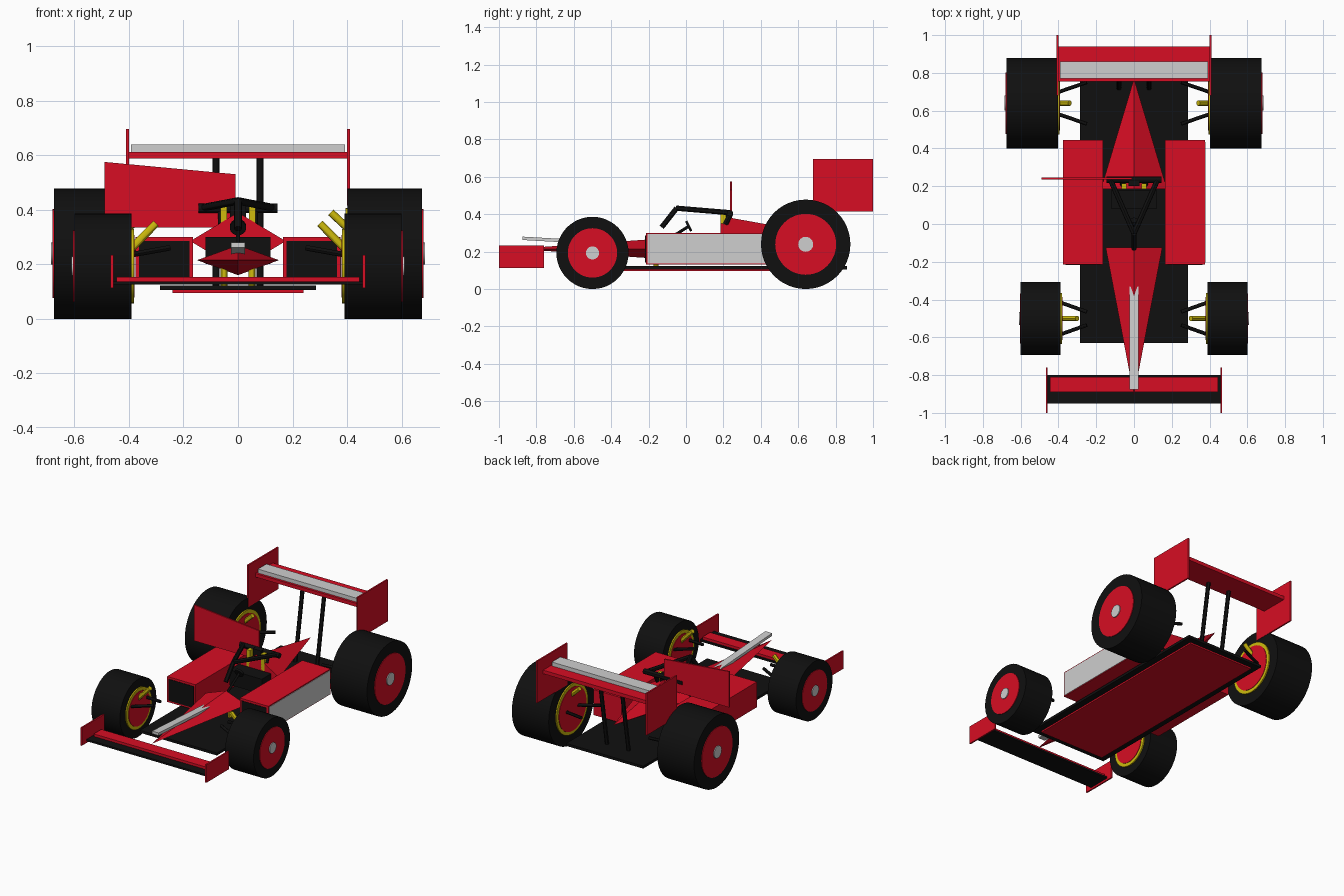
import bpy
import bmesh
from math import pi
from mathutils import Vector, Matrix

if "Cube" in bpy.data.objects:
    bpy.data.objects.remove(bpy.data.objects["Cube"])


def material(name, rgb):
    m = bpy.data.materials.new(name)
    m.use_nodes = True
    colour = (*rgb, 1)
    m.diffuse_color = colour
    m.node_tree.nodes["Principled BSDF"].inputs["Base Color"].default_value = colour
    return m


RED = material("red", (0.68, 0.004, 0.017))
BLACK = material("black", (0.005, 0.005, 0.005))
GREY = material("light grey", (0.62, 0.62, 0.62))
YELLOW = material("yellow", (0.62, 0.5, 0.004))


def finish(name, bm, mat, smooth=False):
    bmesh.ops.recalc_face_normals(bm, faces=bm.faces)
    mesh = bpy.data.meshes.new(name)
    bm.to_mesh(mesh)
    bm.free()
    mesh.materials.append(mat)
    obj = bpy.data.objects.new(name, mesh)
    bpy.context.collection.objects.link(obj)
    if smooth:
        bpy.ops.object.select_all(action="DESELECT")
        obj.select_set(True)
        bpy.context.view_layer.objects.active = obj
        bpy.ops.object.shade_smooth_by_angle()
    return obj


def box(name, mat, x, y, z):
    """Box from its (low, high) extents."""
    bm = bmesh.new()
    bmesh.ops.create_cube(bm, size=1)
    spans = (x, y, z)
    for v in bm.verts:
        v.co = [(a + b) / 2 + c * abs(b - a) for (a, b), c in zip(spans, v.co)]
    return finish(name, bm, mat)


def rod(name, mat, start, end, radius, sides=12):
    """Cylinder between two points."""
    a, b = Vector(start), Vector(end)
    turn = (b - a).to_track_quat("Z", "Y").to_matrix().to_4x4()
    bm = bmesh.new()
    bmesh.ops.create_cone(bm, cap_ends=True, segments=sides, radius1=radius,
                          radius2=radius, depth=(b - a).length,
                          matrix=Matrix.Translation((a + b) / 2) @ turn)
    return finish(name, bm, mat, smooth=True)


def spike(name, base_y, tip, half_width, half_height):
    """Four-sided body tapering from a diamond base to a tip."""
    bm = bmesh.new()
    z = tip[2]
    base = [bm.verts.new(p) for p in (
        (half_width, base_y, z), (0, base_y, z + half_height),
        (-half_width, base_y, z), (0, base_y, z - half_height))]
    point = bm.verts.new(tip)
    bm.faces.new(base)
    for i in range(4):
        bm.faces.new((base[i], base[(i + 1) % 4], point))
    return finish(name, bm, RED)


def slab(name, mat, outline, axis, offset, thick):
    """Flat outline extruded along x or y."""
    bm = bmesh.new()
    ring = [bm.verts.new((offset, u, v) if axis == "x" else (u, offset, v))
            for u, v in outline]
    face = bm.faces.new(ring)
    out = bmesh.ops.extrude_face_region(bm, geom=[face])
    move = (thick, 0, 0) if axis == "x" else (0, thick, 0)
    bmesh.ops.translate(bm, vec=move,
                        verts=[g for g in out["geom"] if isinstance(g, bmesh.types.BMVert)])
    return finish(name, bm, mat)


def wheel(prefix, s, y, radius, inner, outer, rim, hub):
    """Tyre with outer disc, hub cap and ringed inner disc."""
    def disc(part, mat, x0, x1, r):
        rod(prefix + part, mat, (s * x0, y, radius), (s * x1, y, radius), r, 48)
    disc("_tyre", BLACK, inner, outer, radius)
    disc("_outer_disc", RED, outer - 0.02, outer + 0.004, rim)
    disc("_hub_cap", GREY, outer - 0.02, outer + 0.01, hub)
    disc("_inner_ring", YELLOW, inner - 0.008, inner + 0.02, rim + 0.004)
    disc("_inner_disc", RED, inner - 0.011, inner + 0.02, rim - 0.018)


# Floor
box("floor", BLACK, (-0.285, 0.285), (-0.63, 0.86), (0.105, 0.122))
box("underfloor_panel", RED, (-0.24, 0.24), (-0.59, 0.82), (0.095, 0.106))

# Bodywork
spike("nose", -0.125, (0, -0.91, 0.215), 0.15, 0.055)
spike("engine_cover", 0.185, (0, 0.77, 0.285), 0.175, 0.105)
slab("nose_strip", GREY,
     ((-0.875, 0.262), (-0.875, 0.28), (-0.33, 0.249), (-0.33, 0.231)), "x", -0.025, 0.05)
slab("upright_fin", RED,
     ((-0.49, 0.335), (-0.01, 0.335), (-0.01, 0.53), (-0.49, 0.575)), "y", 0.236, 0.01)

# Cockpit
box("seat", BLACK, (-0.12, 0.12), (0.08, 0.18), (0.2, 0.3))
rod("steering_wheel", BLACK, (0, 0.008, 0.333), (0, 0.02, 0.339), 0.03, 24)
rod("steering_column", BLACK, (0, 0.014, 0.335), (0, -0.12, 0.25), 0.008)

# Head guard
rod("guard_pillar", BLACK, (0, -0.13, 0.33), (0, -0.05, 0.432), 0.014)
rod("guard_crossbar", BLACK, (-0.145, 0.235, 0.405), (0.145, 0.235, 0.405), 0.017)
box("guard_head_pad", BLACK, (-0.03, 0.03), (0.2, 0.23), (0.31, 0.42))

# Front wing
box("front_wing_plane", BLACK, (-0.458, 0.458), (-0.95, -0.8), (0.125, 0.137))
box("front_wing_flap", RED, (-0.445, 0.445), (-0.89, -0.81), (0.136, 0.154))

# Rear wing
box("rear_wing_plane", RED, (-0.4, 0.4), (0.755, 0.94), (0.588, 0.612))
box("rear_wing_flap", GREY, (-0.392, 0.392), (0.77, 0.86), (0.611, 0.638))

for s, side in ((1, "left"), (-1, "right")):
    # Side pod with dark intake
    pod = sorted((s * 0.165, s * 0.375))
    box(side + "_side_pod", RED, pod, (-0.215, 0.445), (0.13, 0.3))
    box(side + "_intake", BLACK, (pod[0] + 0.012, pod[1] - 0.012),
        (-0.218, -0.21), (0.142, 0.286))

    # Wing end plates and posts
    box(side + "_front_end_plate", RED, sorted((s * 0.457, s * 0.467)),
        (-1, -0.76), (0.113, 0.233))
    box(side + "_rear_end_plate", RED, sorted((s * 0.4, s * 0.41)),
        (0.68, 1), (0.415, 0.695))
    rod(side + "_wing_post", BLACK, (s * 0.08, 0.72, 0.115), (s * 0.08, 0.8, 0.59), 0.013)

    # Head guard arms and harness
    rod(side + "_guard_arm", BLACK, (0, -0.05, 0.432), (s * 0.125, 0.235, 0.408), 0.014)
    rod(side + "_guard_foot", BLACK, (s * 0.06, 0.24, 0.405), (s * 0.06, 0.21, 0.345), 0.014)
    box(side + "_harness_strap", YELLOW, sorted((s * 0.04, s * 0.065)),
        (0.185, 0.215), (0.3, 0.41))
    rod(side + "_nose_strut", YELLOW, (s * 0.052, -0.16, 0.12), (s * 0.052, -0.16, 0.215), 0.013)

    # Wheels
    wheel(side + "_front", s, -0.5, 0.193, 0.39, 0.6, 0.132, 0.035)
    wheel(side + "_rear", s, 0.64, 0.239, 0.402, 0.675, 0.163, 0.04)

    # Suspension
    rod(side + "_front_push_rod", YELLOW, (s * 0.39, -0.5, 0.258), (s * 0.3, -0.5, 0.35), 0.014)
    rod(side + "_rear_push_rod", YELLOW, (s * 0.41, 0.64, 0.325), (s * 0.34, 0.64, 0.39), 0.014)
    for d, place in ((1, "back"), (-1, "fore")):
        rod(f"{side}_front_{place}_arm", BLACK, (s * 0.39, -0.5 + d * 0.085, 0.235),
            (s * 0.25, -0.5 + d * 0.035, 0.26), 0.01)
        rod(f"{side}_rear_{place}_arm", BLACK, (s * 0.41, 0.64 + d * 0.055, 0.24),
            (s * 0.25, 0.64 + d * 0.11, 0.26), 0.01)

# Pale panel on the outer wall of one pod
box("left_pod_side_panel", GREY, (0.37, 0.378), (-0.205, 0.435), (0.135, 0.293))
